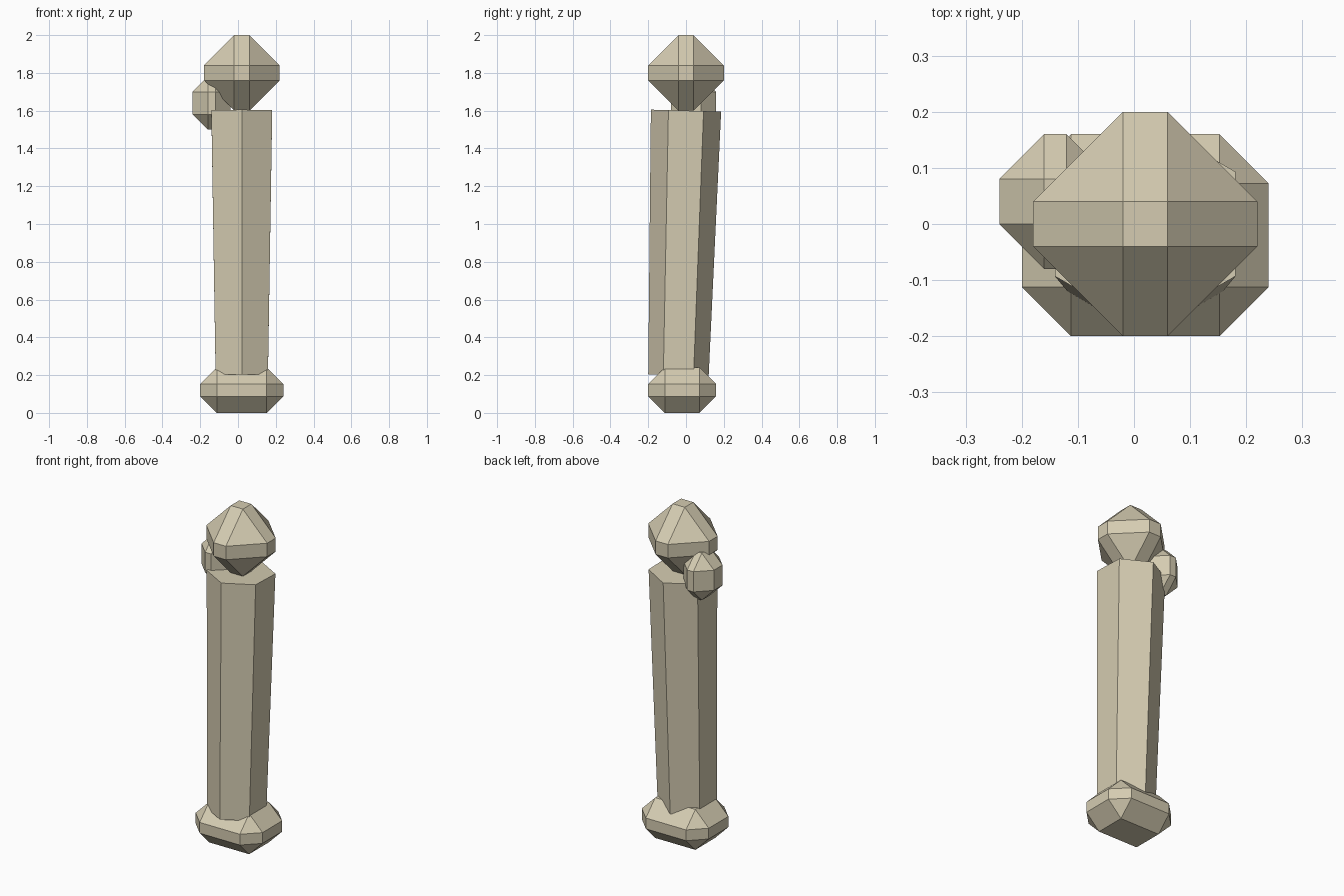
import bpy
import bmesh
from mathutils import Matrix, Vector

cube = bpy.data.objects.get("Cube")
if cube:
    bpy.data.objects.remove(cube, do_unlink=True)

bone = bpy.data.materials.new("bone_tan")
bone.use_nodes = True
COLOUR = (0.66, 0.60, 0.44, 1)
bone.diffuse_color = COLOUR
bone.node_tree.nodes["Principled BSDF"].inputs["Base Color"].default_value = COLOUR


def add_object(name, bm):
    bmesh.ops.recalc_face_normals(bm, faces=bm.faces)
    mesh = bpy.data.meshes.new(name)
    bm.to_mesh(mesh)
    bm.free()
    mesh.materials.append(bone)
    obj = bpy.data.objects.new(name, mesh)
    bpy.context.collection.objects.link(obj)
    return obj


def knob(name, centre, size, chamfer):
    """Box with every edge cut back by a wide flat chamfer."""
    bm = bmesh.new()
    bmesh.ops.create_cube(bm, size=1)
    bmesh.ops.scale(bm, vec=size, verts=bm.verts)
    bmesh.ops.bevel(bm, geom=bm.edges[:], offset=chamfer, offset_type='OFFSET',
                    segments=1, affect='EDGES', clamp_overlap=False)
    bmesh.ops.translate(bm, vec=centre, verts=bm.verts)
    return add_object(name, bm)


def shaft(name, start, end, r_start, r_end):
    """Six-sided tapered shaft, leaning from start to end."""
    start, end = Vector(start), Vector(end)
    axis = end - start
    turn = Vector((0, 0, 1)).rotation_difference(axis).to_matrix().to_4x4()
    bm = bmesh.new()
    bmesh.ops.create_cone(bm, cap_ends=True, segments=6, radius1=r_start,
                          radius2=r_end, depth=axis.length)
    # Point one ridge straight at the front
    first = min(bm.verts, key=lambda v: abs(v.co.x))
    if abs(first.co.x) > 0.01:
        bmesh.ops.rotate(bm, verts=bm.verts, matrix=Matrix.Rotation(0.5236, 3, 'Z'))
    bmesh.ops.transform(bm, matrix=Matrix.Translation((start + end) / 2) @ turn,
                        verts=bm.verts)
    return add_object(name, bm)


shaft("shaft", (0.02, -0.04, 0.2), (0.02, 0, 1.6), 0.16, 0.186)
knob("lower_knob", (0.02, -0.02, 0.12), (0.44, 0.36, 0.24), 0.088)
knob("upper_knob", (0.02, 0, 1.8), (0.4, 0.4, 0.4), 0.16)
knob("side_knob", (-0.14, 0.04, 1.64), (0.2, 0.24, 0.28), 0.08)
